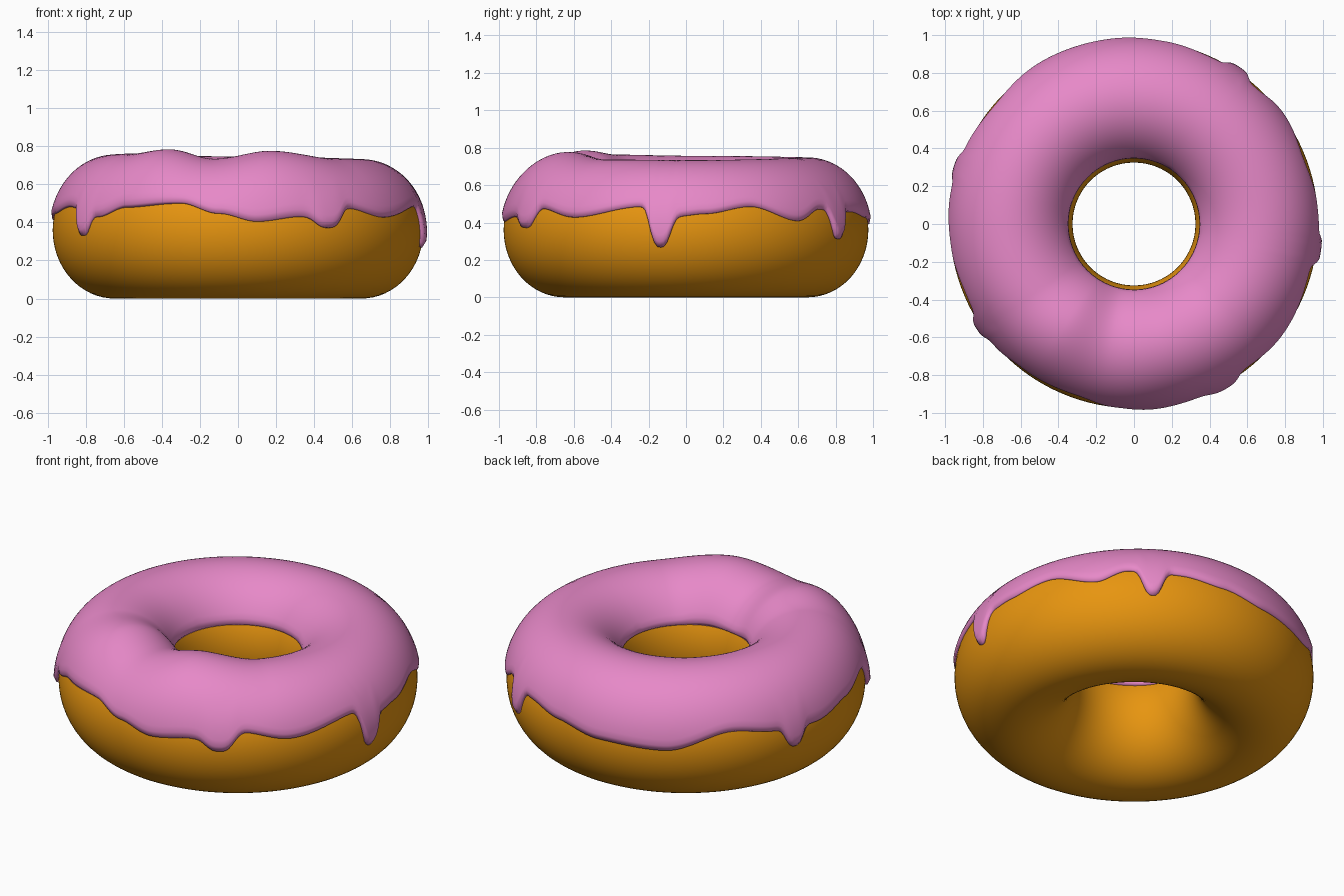
import bpy, bmesh
from math import sin, cos, asin, radians, exp, pi

if "Cube" in bpy.data.objects:
    bpy.data.objects.remove(bpy.data.objects["Cube"])

R, A, ZC, B = 0.65, 0.325, 0.36, 0.357   # ring radius, section half width, mid height, half height
SEG = 360

# hem height of the icing and crest height around the ring: (degrees, z)
HEM = [(6, .45), (21, .49), (38, .41), (48, .475), (66, .46), (80, .43), (96, .39), (118, .375),
       (140, .47), (157, .43), (172, .41), (188, .45), (203, .485), (221, .43), (232, .48),
       (252, .505), (264, .45), (276, .405), (290, .43), (306, .48), (322, .43), (346, .49), (357, .435)]
CREST = [(0, .733), (90, .748), (180, .757), (215, .763), (236, .785), (259, .735),
         (285, .777), (318, .737)]
# drips: centre, half width in degrees, lowest z
DRIPS = [(56, 3.8, .31), (162, 3.8, .315), (214, 3.6, .33), (299, 5.4, .372), (352, 3.8, .265)]


def wave(table, d):
    """Smooth periodic interpolation through the table."""
    pts = [(table[-1][0] - 360, table[-1][1])] + table + [(table[0][0] + 360, table[0][1])]
    for (a, u), (b, v) in zip(pts, pts[1:]):
        if a <= d <= b:
            t = (d - a) / (b - a)
            return u + (v - u) * t * t * (3 - 2 * t)
    return table[0][1]


def dough_section(d):
    out = []
    for i in range(64):
        p = 2 * pi * i / 64
        out.append((R + A * cos(p), ZC + (B if sin(p) > 0 else ZC) * sin(p)))
    return out


def icing_section(d):
    hem, drip = wave(HEM, d), 0
    for c, w, z in DRIPS:
        k = exp(-abs((d - c) / w) ** 3)
        drip = max(drip, k)
        hem += (z - hem) * k
    rise = wave(CREST, d) - ZC
    start = asin((hem - ZC) / (B + .02))
    end = pi - asin(.155 / (B + .02))

    def at(p, off, top):
        h = top if sin(p) > 0 else B + off
        return (R + (A + off) * cos(p), ZC + h * sin(p))

    n, out = 32, []
    for i in range(n + 1):                       # outer skin with rounded hems
        f = i / n
        p = start + (end - start) * f
        off = .018 + .010 * drip * max(0, 1 - f * 4)
        if i in (0, n):
            off *= .45
        out.append(at(p, off, rise))
    for i in range(13):                          # underside, just inside the dough
        p = end + (start - end) * i / 12
        out.append(at(p, -.006, B - .006))
    return out


def ring(name, section, color):
    """Sweep a closed section around z."""
    bm = bmesh.new()
    loops = []
    for s in range(SEG):
        d = 360 * s / SEG
        a = radians(d)
        loops.append([bm.verts.new((r * cos(a), r * sin(a), z)) for r, z in section(d)])
    m = len(loops[0])
    for s in range(SEG):
        p, q = loops[s], loops[(s + 1) % SEG]
        for j in range(m):
            k = (j + 1) % m
            bm.faces.new((p[j], q[j], q[k], p[k])).smooth = True
    bmesh.ops.recalc_face_normals(bm, faces=bm.faces)
    me = bpy.data.meshes.new(name)
    bm.to_mesh(me)
    bm.free()
    ob = bpy.data.objects.new(name, me)
    bpy.context.collection.objects.link(ob)
    mat = bpy.data.materials.new(name + "_color")
    mat.diffuse_color = color
    mat.use_nodes = True
    mat.node_tree.nodes["Principled BSDF"].inputs["Base Color"].default_value = mat.diffuse_color
    me.materials.append(mat)
    return ob


# baked ring and its dripping icing
ring("dough", dough_section, (0.80, 0.30, 0.005, 1))
ring("icing", icing_section, (0.80, 0.25, 0.58, 1))
